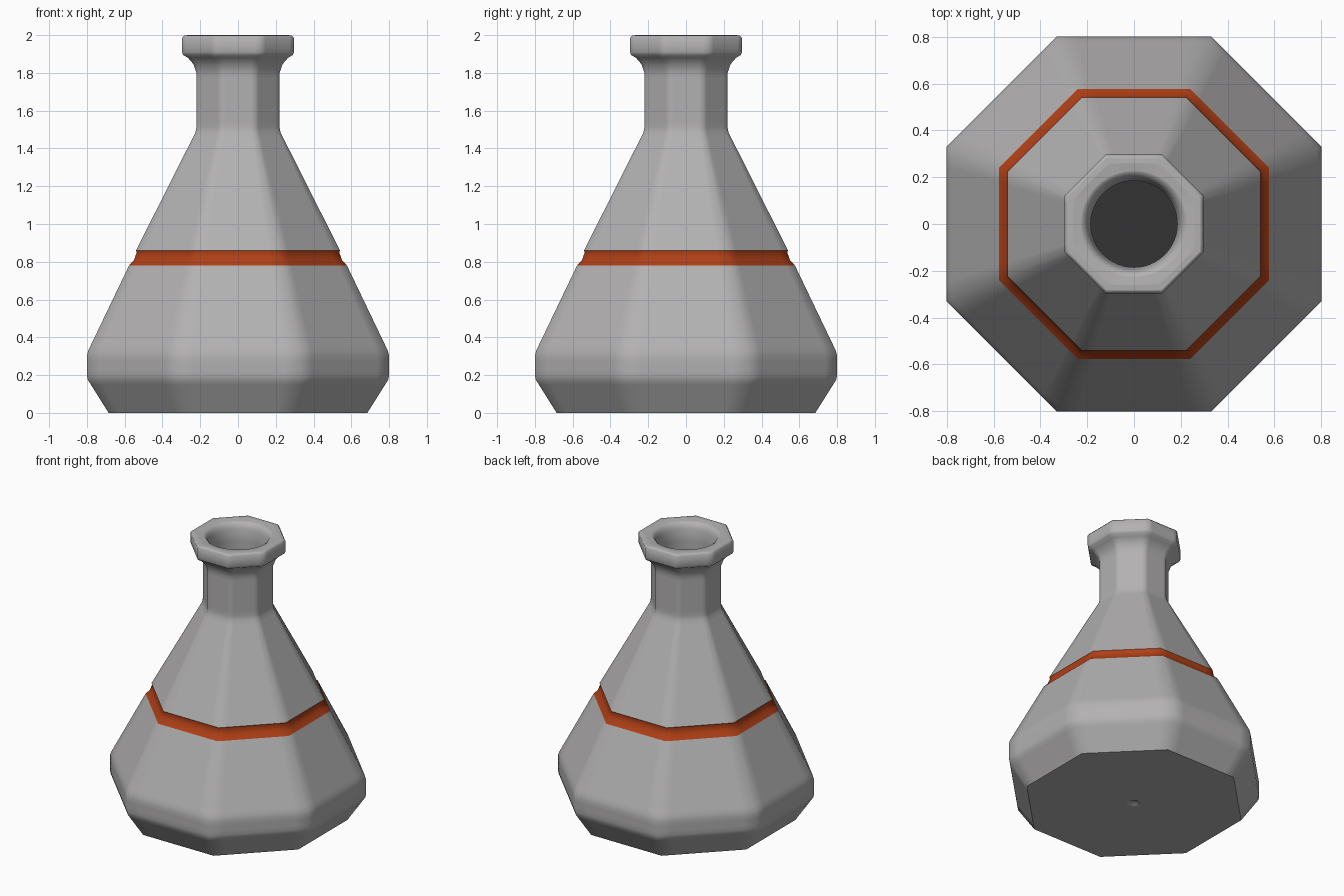
import bpy, bmesh, math
from mathutils import Vector

cube = bpy.data.objects.get("Cube")
if cube:
    bpy.data.objects.remove(cube, do_unlink=True)

SEGMENTS = 64
SIDES = 8


def material(name, rgb):
    mat = bpy.data.materials.new(name)
    mat.use_nodes = True
    mat.diffuse_color = (*rgb, 1)
    bsdf = mat.node_tree.nodes["Principled BSDF"]
    bsdf.inputs["Base Color"].default_value = (*rgb, 1)
    bsdf.inputs["Roughness"].default_value = 0.7
    return mat


def support(profile, gap=0.03):
    """Add holding loops close to the ends of each long profile segment."""
    points = [Vector(p) for p in profile]
    out = [points[0]]
    for a, b in zip(points, points[1:]):
        length = (b - a).length
        if length > 3 * gap:
            out += [a.lerp(b, gap / length), a.lerp(b, 1 - gap / length)]
        out.append(b)
    return out


def ring_point(apothem, z, roundness, angle):
    """Point on an octagon with flat sides on the axes, blended to a circle."""
    step = math.tau / SIDES
    off = (angle + step / 2) % step - step / 2
    radius = apothem * ((1 - roundness) / math.cos(off) + roundness)
    return radius * math.cos(angle), radius * math.sin(angle), z


def lathe(name, profile, mat, cap_start=False, cap_end=False):
    """Sweep (apothem, z, roundness) points around the vertical axis."""
    bm = bmesh.new()
    rings = [[bm.verts.new(ring_point(*p, math.tau * j / SEGMENTS))
              for j in range(SEGMENTS)] for p in support(profile)]
    for low, high in zip(rings, rings[1:]):
        for j in range(SEGMENTS):
            k = (j + 1) % SEGMENTS
            bm.faces.new((low[j], low[k], high[k], high[j]))
    if cap_start:
        bm.faces.new(rings[0][::-1])
    if cap_end:
        bm.faces.new(rings[-1])
    mesh = bpy.data.meshes.new(name)
    bm.to_mesh(mesh)
    bm.free()
    mesh.materials.append(mat)
    obj = bpy.data.objects.new(name, mesh)
    bpy.context.collection.objects.link(obj)
    bpy.ops.object.select_all(action="DESELECT")
    obj.select_set(True)
    bpy.context.view_layer.objects.active = obj
    bpy.ops.object.shade_smooth_by_angle(angle=math.radians(50))
    return obj


grey = material("grey", (0.45, 0.44, 0.44))
orange = material("burnt orange", (0.43, 0.05, 0.008))
dark = material("dark grey", (0.033, 0.033, 0.033))

# Underside with a small centre dimple, flared foot and lower cone
lathe("lower_body", [
    (0.02, 0.012, 1), (0.035, 0, 1), (0.685, 0, 0), (0.795, 0.175, 0),
    (0.8, 0.2, 0), (0.8, 0.3, 0), (0.793, 0.33, 0), (0.577, 0.78, 0),
], grey, cap_start=True)

# Painted band in a shallow groove
lathe("band", [
    (0.577, 0.78, 0), (0.55, 0.81, 0), (0.536, 0.85, 0), (0.54, 0.86, 0),
], orange)

# Upper cone, neck, lip and hollow inside
lathe("upper_body", [
    (0.54, 0.86, 0), (0.225, 1.485, 0), (0.22, 1.51, 0), (0.22, 1.8, 0),
    (0.235, 1.845, 0), (0.265, 1.88, 0), (0.29, 1.895, 0), (0.296, 1.91, 0),
    (0.296, 1.985, 0), (0.285, 1.998, 0), (0.26, 2.0, 0.2), (0.225, 1.995, 1),
    (0.205, 1.98, 1), (0.196, 1.95, 1), (0.185, 1.9, 1), (0.185, 1.45, 1),
    (0.6, 0.35, 1), (0.6, 0.1, 1),
], grey)

# Dark floor of the hollow
lathe("inner_floor", [(0.6, 0.1, 1), (0.2, 0.1, 1)], dark, cap_end=True)
